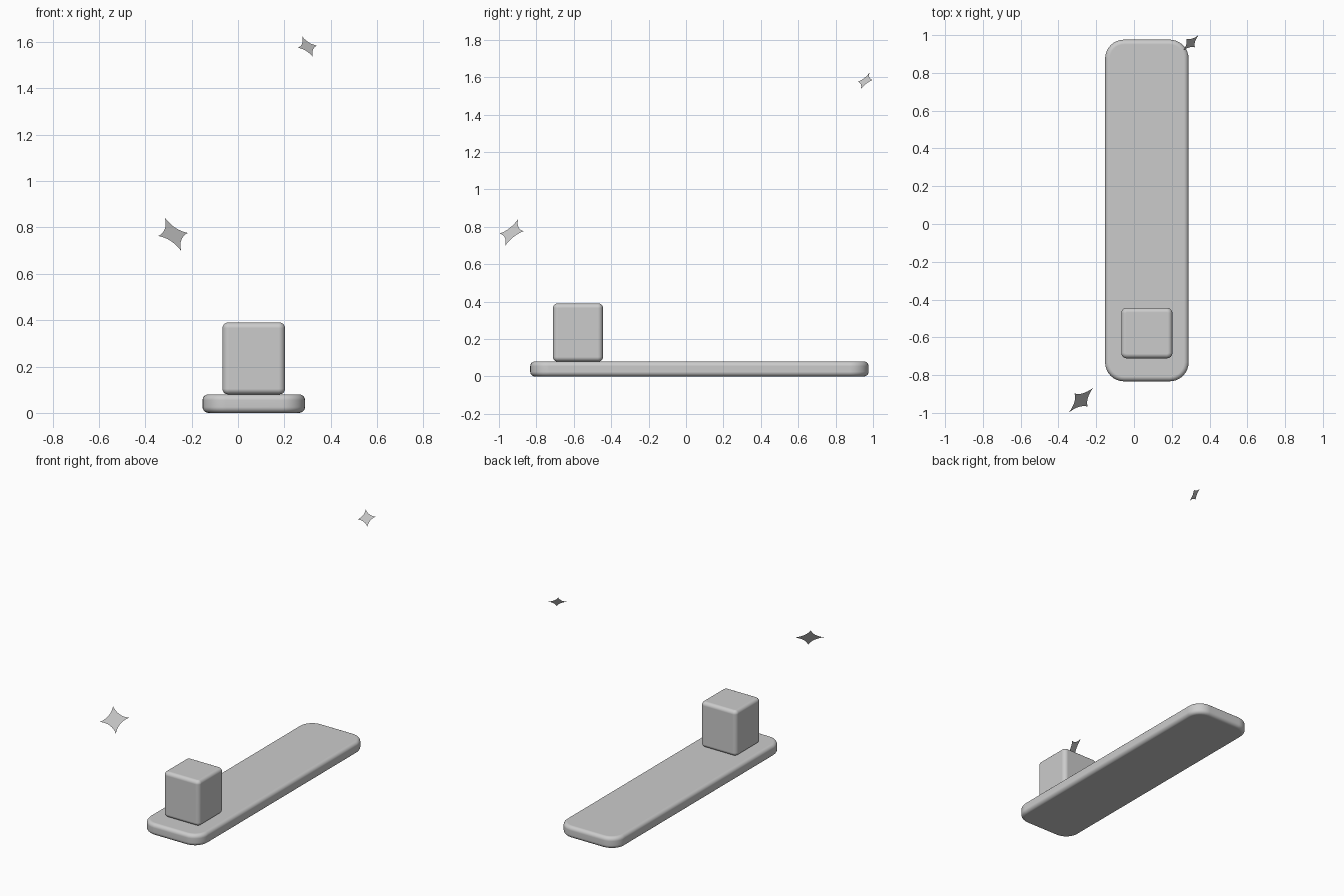
import bpy
import bmesh
from mathutils import Vector

if "Cube" in bpy.data.objects:
    bpy.data.objects.remove(bpy.data.objects["Cube"])

grey = bpy.data.materials.new("light grey")
grey.diffuse_color = (0.6, 0.6, 0.6, 1)
grey.use_nodes = True
grey.node_tree.nodes["Principled BSDF"].inputs["Base Color"].default_value = grey.diffuse_color


def finish(name, bm):
    mesh = bpy.data.meshes.new(name)
    bm.to_mesh(mesh)
    bm.free()
    mesh.materials.append(grey)
    ob = bpy.data.objects.new(name, mesh)
    bpy.context.collection.objects.link(ob)
    return ob


def rounded_box(name, low, high, corner, edge):
    """Box with rounded upright corners and softened top and bottom rims."""
    low, high = Vector(low), Vector(high)
    bm = bmesh.new()
    bmesh.ops.create_cube(bm, size=1)
    for v in bm.verts:
        v.co = (low + high) / 2 + v.co * (high - low)
    upright = [e for e in bm.edges
               if abs(e.verts[0].co.z - e.verts[1].co.z) > 1e-4]
    bmesh.ops.bevel(bm, geom=upright, offset=corner, segments=8,
                    profile=0.5, affect='EDGES')
    rims = [e for e in bm.edges
            if abs(e.verts[0].co.z - e.verts[1].co.z) < 1e-4]
    bmesh.ops.bevel(bm, geom=rims, offset=edge, segments=5,
                    profile=0.5, affect='EDGES')
    for f in bm.faces:
        f.smooth = True
    ob = finish(name, bm)
    # keep the large flat faces flat
    mod = ob.modifiers.new("flat faces", 'WEIGHTED_NORMAL')
    mod.weight = 100
    return ob


def sparkle(name, centre, right, up, steps=8, pinch=0.22):
    """Flat four-pointed star with inward curved sides."""
    c, r, u = Vector(centre), Vector(right), Vector(up)
    tips = [r, u, -r, -u]
    bm = bmesh.new()
    rim = []
    for i in range(4):
        a, b = tips[i], tips[(i + 1) % 4]
        ctrl = (a + b) * pinch
        for k in range(steps):
            t = k / steps
            p = a * (1 - t) ** 2 + ctrl * (2 * t * (1 - t)) + b * t ** 2
            rim.append(bm.verts.new(c + p))
    hub = bm.verts.new(c)
    for i in range(len(rim)):
        bm.faces.new((hub, rim[i], rim[(i + 1) % len(rim)]))
    return finish(name, bm)


# Long base slab and the block standing near its front end
rounded_box("base_slab", (-0.153, -0.833, 0), (0.289, 0.976, 0.08), 0.1, 0.025)
rounded_box("block", (-0.067, -0.711, 0.08), (0.203, -0.444, 0.39), 0.028, 0.024)

# Two floating sparkles, the far one smaller
sparkle("near_sparkle", (-0.28, -0.932, 0.77),
        (0.064, 0.065, 0.0065), (-0.035, 0.035, 0.0715))
sparkle("far_sparkle", (0.3, 0.958, 1.58),
        (0.041, 0.041, 0.005), (-0.023, 0.023, 0.044))
